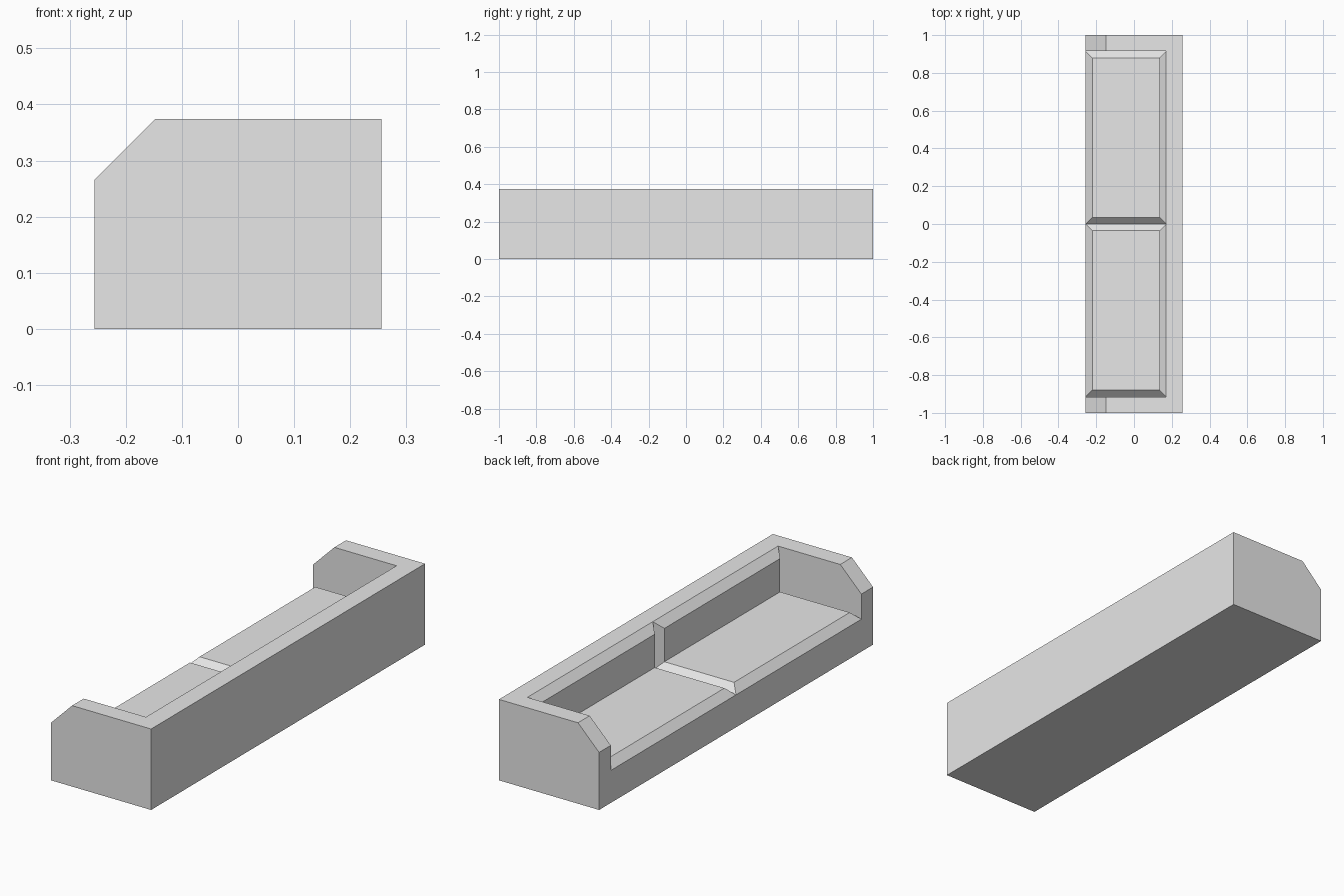
import bpy
import bmesh

cube = bpy.data.objects.get("Cube")
if cube:
    bpy.data.objects.remove(cube, do_unlink=True)

# Main measurements
FRONT, REAR = -0.256, 0.256
HEIGHT, CHAMFER = 0.374, 0.108
SEAT_Z, BACK_X = 0.15, 0.17
ARM_Y, END_Y = 0.915, 1.0
BEVEL = 0.035

grey = bpy.data.materials.new("light grey")
grey.use_nodes = True
grey.diffuse_color = (0.8, 0.8, 0.8, 1)
grey.node_tree.nodes["Principled BSDF"].inputs["Base Color"].default_value = (0.8, 0.8, 0.8, 1)


def loft(name, sections):
    """Closed solid through matching (y, profile) sections, profiles in x and z."""
    bm = bmesh.new()
    rings = [[bm.verts.new((x, y, z)) for x, z in profile] for y, profile in sections]
    count = len(rings[0])
    bm.faces.new(rings[0])
    bm.faces.new(rings[-1][::-1])
    for a, b in zip(rings, rings[1:]):
        for i in range(count):
            j = (i + 1) % count
            bm.faces.new((a[i], b[i], b[j], a[j]))
    bmesh.ops.recalc_face_normals(bm, faces=bm.faces)
    mesh = bpy.data.meshes.new(name)
    bm.to_mesh(mesh)
    bm.free()
    mesh.materials.append(grey)
    obj = bpy.data.objects.new(name, mesh)
    bpy.context.collection.objects.link(obj)
    return obj


# Seat base and backrest as one L-shaped frame
frame = [(FRONT, 0), (REAR, 0), (REAR, HEIGHT), (BACK_X, HEIGHT),
         (BACK_X, SEAT_Z), (FRONT, SEAT_Z)]
loft("seat_and_back_frame", [(-ARM_Y, frame), (ARM_Y, frame)])

# Armrests with a sloped front corner
arm = [(FRONT, 0), (REAR, 0), (REAR, HEIGHT),
       (FRONT + CHAMFER, HEIGHT), (FRONT, HEIGHT - CHAMFER)]
for side, name in ((1, "rear_armrest"), (-1, "front_armrest")):
    loft(name, [(side * ARM_Y, arm), (side * END_Y, arm)])

# Bevelled L-shaped cushions covering seat and backrest
root = [(FRONT, SEAT_Z), (BACK_X, SEAT_Z), (BACK_X, HEIGHT)]
face = [(BACK_X - BEVEL, HEIGHT - BEVEL), (BACK_X - BEVEL, SEAT_Z + BEVEL),
        (FRONT + BEVEL, SEAT_Z + BEVEL)]


def cushion(name, y0, y1):
    bm = bmesh.new()
    outer = [[bm.verts.new((x, y, z)) for x, z in root] for y in (y0, y1)]
    inner = [[bm.verts.new((x, y, z)) for x, z in face[::-1]]
             for y in (y0 + BEVEL, y1 - BEVEL)]
    for i in range(2):
        bm.faces.new((inner[0][i], inner[0][i + 1], inner[1][i + 1], inner[1][i]))
        bm.faces.new((outer[0][i], outer[1][i], outer[1][i + 1], outer[0][i + 1]))
        for o, n in zip(outer, inner):
            bm.faces.new((o[i], o[i + 1], n[i + 1], n[i]))
    for i in (0, 2):
        bm.faces.new((outer[0][i], inner[0][i], inner[1][i], outer[1][i]))
    bmesh.ops.recalc_face_normals(bm, faces=bm.faces)
    mesh = bpy.data.meshes.new(name)
    bm.to_mesh(mesh)
    bm.free()
    mesh.materials.append(grey)
    bpy.context.collection.objects.link(bpy.data.objects.new(name, mesh))


cushion("rear_cushion", 0, ARM_Y)
cushion("front_cushion", -ARM_Y, 0)
